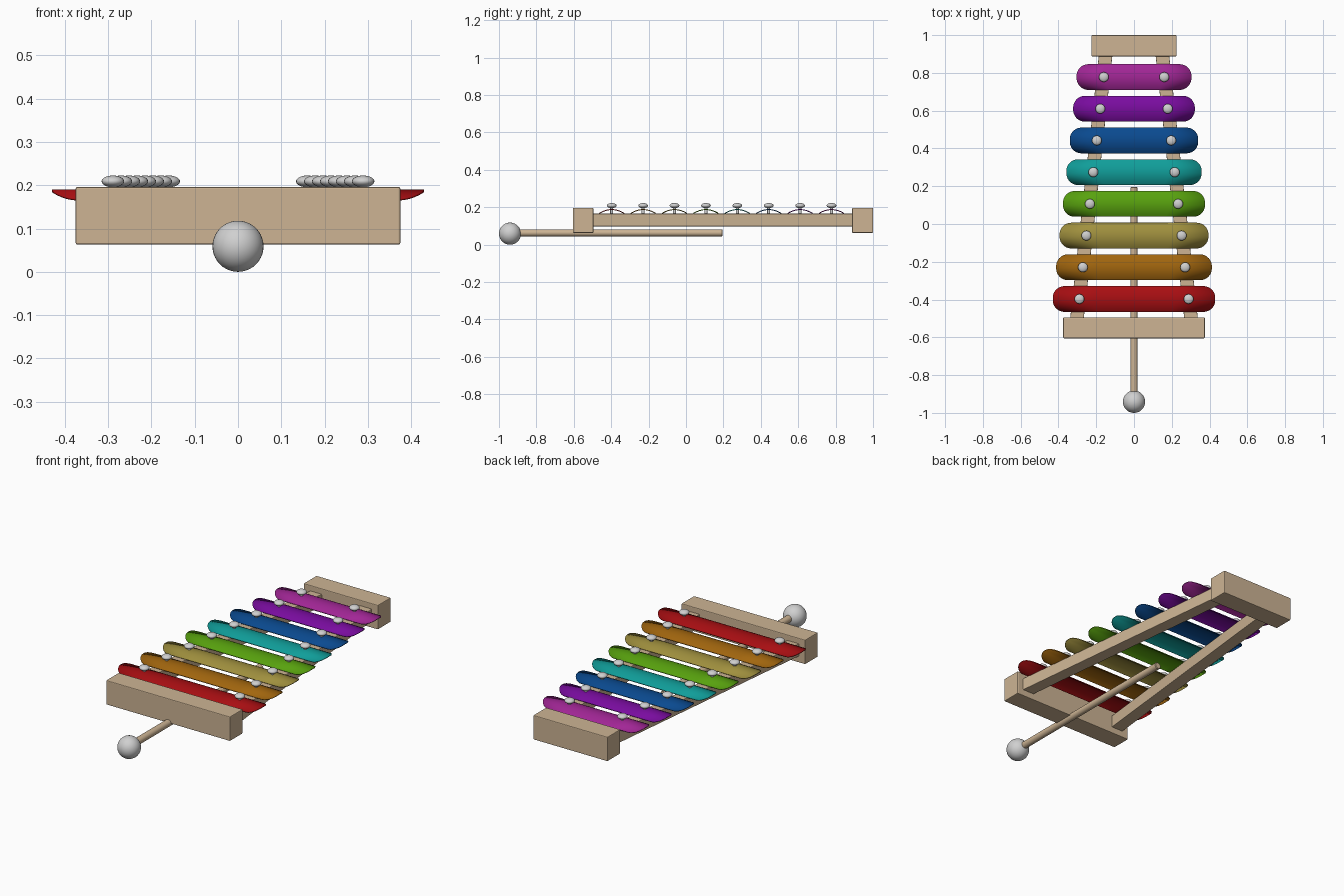
import bpy, bmesh, math
from mathutils import Vector

if "Cube" in bpy.data.objects:
    bpy.data.objects.remove(bpy.data.objects["Cube"])


def material(name, rgb):
    # sRGB bytes -> linear diffuse colour
    lin = [((c / 255 + 0.055) / 1.055) ** 2.4 if c > 10 else c / 255 / 12.92 for c in rgb]
    m = bpy.data.materials.new(name)
    m.diffuse_color = (*lin, 1)
    m.use_nodes = True
    m.node_tree.nodes["Principled BSDF"].inputs["Base Color"].default_value = m.diffuse_color
    return m


WOOD = material("wood", (205, 180, 148))
METAL = material("pale_grey", (208, 208, 208))
BARS = [("red", (168, 14, 18)), ("orange", (162, 102, 14)), ("olive", (160, 144, 62)),
        ("green", (88, 162, 14)), ("teal", (16, 158, 154)), ("blue", (10, 74, 144)),
        ("purple", (122, 12, 160)), ("magenta", (162, 38, 150))]


def finish(bm, name, mat, smooth=True):
    bmesh.ops.recalc_face_normals(bm, faces=bm.faces)
    me = bpy.data.meshes.new(name)
    bm.to_mesh(me)
    bm.free()
    me.materials.append(mat)
    ob = bpy.data.objects.new(name, me)
    bpy.context.collection.objects.link(ob)
    if smooth:
        bpy.ops.object.select_all(action='DESELECT')
        ob.select_set(True)
        bpy.context.view_layer.objects.active = ob
        bpy.ops.object.shade_smooth_by_angle(angle=math.radians(35))
    return ob


def prism(name, corners, z0, z1, bevel):
    # extruded plan outline with softened edges
    bm = bmesh.new()
    f = bm.faces.new([bm.verts.new((x, y, z0)) for x, y in corners])
    up = bmesh.ops.extrude_face_region(bm, geom=[f])
    bmesh.ops.translate(bm, vec=(0, 0, z1 - z0),
                        verts=[v for v in up["geom"] if isinstance(v, bmesh.types.BMVert)])
    ob = finish(bm, name, WOOD, False)
    b = ob.modifiers.new("soft_edges", 'BEVEL')
    b.width, b.segments = bevel, 2
    return ob


def revolve(name, profile, mat, segs):
    # spin (radius, height) points about z
    bm = bmesh.new()
    vs = [bm.verts.new((r, 0, z)) for r, z in profile]
    es = [bm.edges.new(p) for p in zip(vs, vs[1:])]
    bmesh.ops.spin(bm, geom=vs + es, axis=(0, 0, 1), cent=(0, 0, 0),
                   angle=math.tau, steps=segs, use_duplicate=False)
    bmesh.ops.remove_doubles(bm, verts=bm.verts, dist=1e-5)
    return finish(bm, name, mat)


# end blocks
for name, w, y0, y1 in (("front_block", 0.375, -0.605, -0.495), ("back_block", 0.225, 0.888, 1.0)):
    prism(name, [(-w, y0), (w, y0), (w, y1), (-w, y1)], 0.063, 0.196, 0.004)

# two converging rails
for side, s in (("left", -1), ("right", 1)):
    a, b, h = 0.302, 0.15, 0.036
    prism(side + "_rail", [(s * (a - h), -0.5), (s * (a + h), -0.5),
                           (s * (b + h), 0.895), (s * (b - h), 0.895)], 0.098, 0.166, 0.003)


def sound_bar(name, half, y, mat):
    # thin arched sheet with rounded ends
    d, r, n = 0.068, 0.062, 28
    bm = bmesh.new()
    rows = []
    for i in range(n + 1):
        v = -d * math.cos(math.pi * i / n)
        q = max(0, abs(v) - (d - r))
        e = half - r + math.sqrt(max(0, r * r - q * q))
        z = 0.190 - 0.021 * (v / d) ** 2
        rows.append([bm.verts.new((e * t, y + v, z)) for t in (-1, -0.5, 0, 0.5, 1)])
    for p, q in zip(rows, rows[1:]):
        for k in range(4):
            bm.faces.new((p[k], p[k + 1], q[k + 1], q[k]))
    ob = finish(bm, name, mat)
    if ob.data.polygons[0].normal.z < 0:
        ob.data.flip_normals()
    s = ob.modifiers.new("sheet", 'SOLIDIFY')
    s.thickness, s.offset = 0.005, -1


# bars, each held by two domed pins
for i, (colour, rgb) in enumerate(BARS):
    t = i / 7
    y = -0.397 + 1.175 * t
    sound_bar(colour + "_bar", 0.43 - 0.126 * t, y, material(colour, rgb))
    for side, s in (("left", -1), ("right", 1)):
        head = [(0.026 * math.cos(a), 0.209 + 0.0135 * math.sin(a))
                for a in [math.radians(-70 + 160 * k / 12) for k in range(12)]]
        pin = revolve(f"{colour}_{side}_pin",
                      [(0, 0.15), (0.008, 0.15), (0.008, 0.196)] + head + [(0, 0.2225)], METAL, 20)
        pin.location = (s * (0.289 - 0.129 * t), y, 0)

# mallet: stick and ball
stick = revolve("mallet_stick", [(0, -0.92), (0.019, -0.92), (0.019, 0.192), (0.016, 0.195), (0, 0.195)], WOOD, 24)
stick.rotation_euler = (-math.pi / 2, 0, 0)
stick.location = (0, 0, 0.063)
R = 0.059
ball = revolve("mallet_ball", [(R * math.sin(math.pi * k / 20), -R * math.cos(math.pi * k / 20))
                               for k in range(21)], METAL, 36)
ball.location = (0, -0.941, R)
